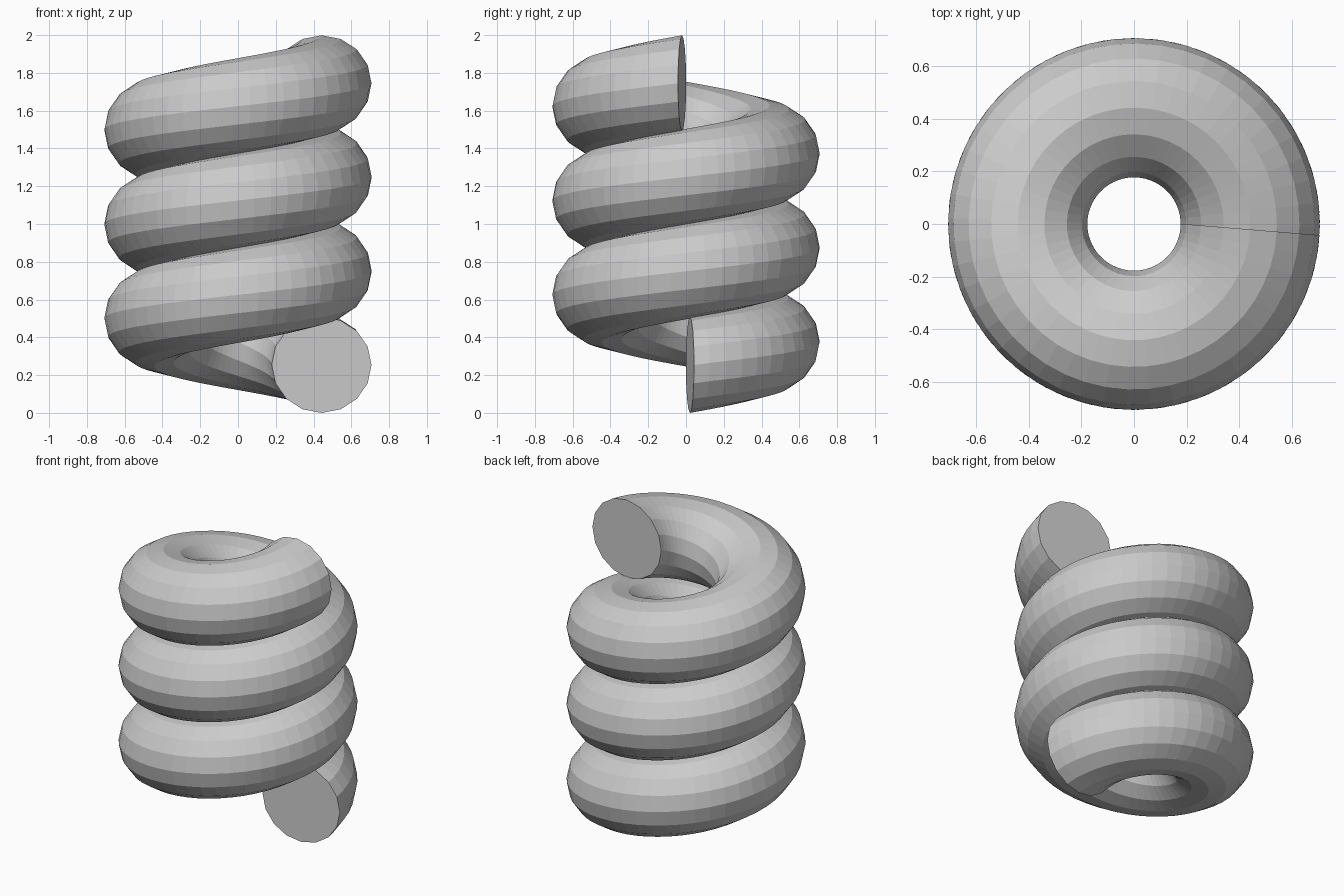
import bpy, bmesh
from math import sin, cos, pi, radians
from mathutils import Matrix, Vector

cube = bpy.data.objects.get("Cube")
if cube:
    bpy.data.objects.remove(cube, do_unlink=True)

TURNS, STEPS, SIDES = 3, 48, 16
COIL_R, TUBE_R, TUBE_H = 0.443, 0.265, 0.254
PITCH, BASE_Z = 0.497, TUBE_H
END_ANGLE = radians(2.7)   # gap before each cut end
END_YAW = radians(2.0)     # extra slant of the cut ends

steel = bpy.data.materials.new("plain_grey")
steel.use_nodes = True
grey = (0.6, 0.6, 0.6, 1)
steel.diffuse_color = grey
steel.node_tree.nodes["Principled BSDF"].inputs["Base Color"].default_value = grey


def ring(bm, angle, height, yaw):
    """Upright round section of the tube at one point of the helix."""
    place = (Matrix.Translation((0, 0, height)) @ Matrix.Rotation(angle, 4, "Z")
             @ Matrix.Translation((COIL_R, 0, 0)) @ Matrix.Rotation(yaw, 4, "Z"))
    return [bm.verts.new(place @ Vector((TUBE_R * cos(a), 0, TUBE_H * sin(a))))
            for a in (2 * pi * i / SIDES for i in range(SIDES))]


# Coiled tube: sections swept along a rising helix
bm = bmesh.new()
count = TURNS * STEPS
rings = []
for i in range(count + 1):
    t = i / count
    angle = END_ANGLE + t * (2 * pi * TURNS - 2 * END_ANGLE)
    yaw = END_YAW if i == 0 else -END_YAW if i == count else 0
    rings.append(ring(bm, angle, BASE_Z + t * TURNS * PITCH, yaw))
for a, b in zip(rings, rings[1:]):
    for j in range(SIDES):
        k = (j + 1) % SIDES
        bm.faces.new((a[j], a[k], b[k], b[j]))

# Cut ends
bm.faces.new(rings[0])
bm.faces.new(rings[-1])
bmesh.ops.recalc_face_normals(bm, faces=bm.faces[:])

mesh = bpy.data.meshes.new("coil_spring")
bm.to_mesh(mesh)
bm.free()
mesh.materials.append(steel)
spring = bpy.data.objects.new("coil_spring", mesh)
bpy.context.collection.objects.link(spring)
